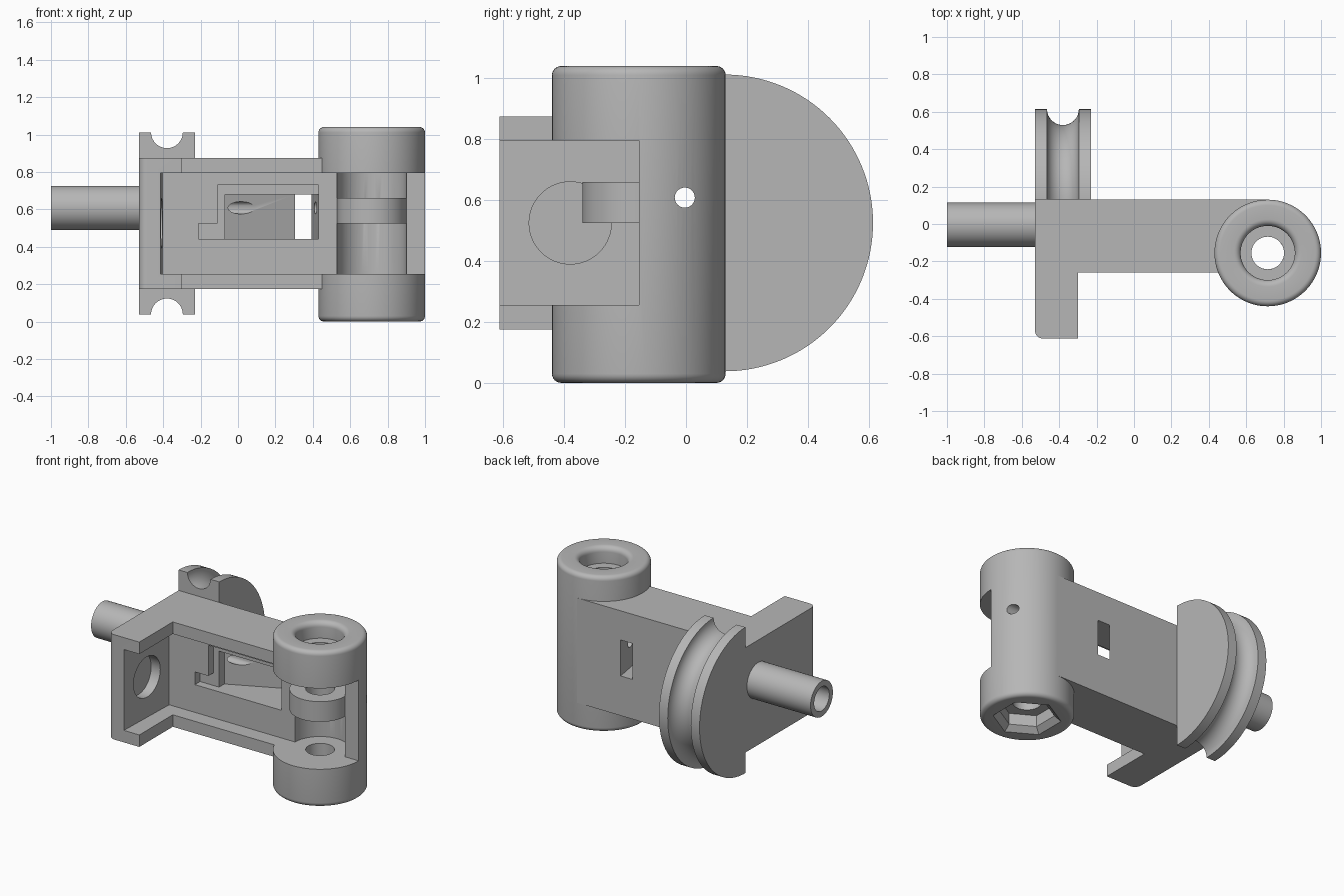
import bpy, bmesh
from math import sin, cos, pi, radians
from mathutils import Matrix

cube = bpy.data.objects.get("Cube")
if cube:
    bpy.data.objects.remove(cube, do_unlink=True)

GREY = (0.47, 0.47, 0.47, 1)
mat = bpy.data.materials.new("plain grey")
mat.use_nodes = True
mat.diffuse_color = GREY
mat.node_tree.nodes["Principled BSDF"].inputs["Base Color"].default_value = GREY

# Main dimensions
HUB = (0.715, -0.155)        # drum axis (x, y)
WALL = -0.155                # face of the back wall
BACK = 0.13
LOW, HIGH = 0.255, 0.795     # pocket between the flanges
MID = 0.525
BORE = (-0.004, 0.608)       # long bore axis (y, z)


def finish(name, bm):
    bmesh.ops.remove_doubles(bm, verts=bm.verts, dist=1e-5)
    bmesh.ops.recalc_face_normals(bm, faces=bm.faces)
    me = bpy.data.meshes.new(name)
    bm.to_mesh(me)
    bm.free()
    me.materials.append(mat)
    ob = bpy.data.objects.new(name, me)
    bpy.context.collection.objects.link(ob)
    return ob


def place(axis, a, b, h):
    """Point with plane coordinates a, b and height h along an axis."""
    return {"x": (h, a, b), "y": (a, h, b), "z": (a, b, h)}[axis]


def prism(name, pts, axis, lo, hi):
    bm = bmesh.new()
    f = bm.faces.new([bm.verts.new(place(axis, a, b, lo)) for a, b in pts])
    new = bmesh.ops.extrude_face_region(bm, geom=[f])["geom"]
    verts = [v for v in new if isinstance(v, bmesh.types.BMVert)]
    bmesh.ops.translate(bm, verts=verts, vec=place(axis, 0, 0, hi - lo))
    return finish(name, bm)


def arc(c, r, start, end, n):
    steps = [radians(start + (end - start) * i / n) for i in range(n + 1)]
    return [(c[0] + r * cos(t), c[1] + r * sin(t)) for t in steps]


def rod(name, c, r, axis, lo, hi, n=64):
    return prism(name, arc(c, r, 0, 360, n)[:-1], axis, lo, hi)


def rect(x0, x1, z0, z1):
    return [(x0, z0), (x1, z0), (x1, z1), (x0, z1)]


def lathe(name, profile, c, axis, n=96):
    """Revolve a closed (radius, height) loop about an axis through c."""
    bm = bmesh.new()
    rings = []
    for i in range(n):
        t = 2 * pi * i / n
        rings.append([bm.verts.new(place(axis, c[0] + r * cos(t), c[1] + r * sin(t), h))
                      for r, h in profile])
    m = len(profile)
    for i in range(n):
        p, q = rings[i], rings[(i + 1) % n]
        for j in range(m):
            k = (j + 1) % m
            if profile[j][0] or profile[k][0]:
                bm.faces.new((p[j], p[k], q[k], q[j]))
    bmesh.ops.remove_doubles(bm, verts=bm.verts, dist=1e-5)
    bmesh.ops.dissolve_degenerate(bm, edges=bm.edges, dist=1e-6)
    return finish(name, bm)


def cut(ob, *cutters):
    for c in cutters:
        mod = ob.modifiers.new("cut", "BOOLEAN")
        mod.operation, mod.solver, mod.object = "DIFFERENCE", "EXACT", c
    dg = bpy.context.evaluated_depsgraph_get()
    me = bpy.data.meshes.new_from_object(ob.evaluated_get(dg))
    ob.modifiers.clear()
    ob.data = me
    for c in cutters:
        bpy.data.objects.remove(c, do_unlink=True)


def small_bore():
    return rod("bore_cutter", BORE, 0.033, "x", -0.7, 1.2, 32)


# L-shaped frame with a rounded front corner
outline = arc((-0.485, -0.568), 0.045, 180, 270, 8) + [
    (-0.30, -0.613), (-0.30, -0.26), (HUB[0], -0.26), (HUB[0], BACK), (-0.53, BACK)]
frame = prism("frame", outline, "z", 0.175, 0.875)
cut(frame,
    # open pocket between flanges and the blind round seat in the end wall
    prism("pocket", [(-0.42, -0.8), (1.2, -0.8), (1.2, WALL), (-0.40, WALL)], "z", LOW, HIGH),
    rod("seat", (-0.38, MID), 0.135, "x", -0.47, -0.3),
    # shallow stepped recess in the back wall
    prism("recess", [(-0.21, 0.44), (0.495, 0.44), (0.495, MID), (0.455, MID), (0.455, 0.73),
                     (-0.11, 0.73), (-0.11, MID), (-0.21, MID)], "y", -0.3, -0.10),
    # ramped window that opens at the back
    prism("ramp", [(-0.07, -0.2), (0.435, -0.2), (0.43, -0.1), (0.39, 0.14), (0.325, 0.14),
                   (-0.07, -0.045)], "z", 0.44, 0.68),
    rod("drum_space", HUB, 0.285, "z", -0.1, 1.2, 96),
    small_bore())

# Hinge drum: rounded rims, through bore and rounded counterbore on top
TOP, R, F, LIP = 1.04, 0.285, 0.03, 0.035
profile = ([(0.087, 0), (R - F, 0)] + arc((R - F, F), F, -90, 0, 6)
           + arc((R - F, TOP - F), F, 0, 90, 6)
           + arc((0.145 + LIP, TOP - LIP), LIP, 90, 180, 6)
           + [(0.145, 0.93), (0.087, 0.93)])
drum = lathe("hinge_drum", profile, HUB, "z")


def hexagon(r):
    return arc(HUB, r, 30, 330, 5)


# Hexagonal nut recess with a flared mouth
flare = prism("flare", hexagon(0.21), "z", -0.001, 0.035)
for v in flare.data.vertices:
    if v.co.z > 0:
        v.co.x = HUB[0] + (v.co.x - HUB[0]) * 0.8
        v.co.y = HUB[1] + (v.co.y - HUB[1]) * 0.8
cut(drum,
    flare,
    prism("nut", hexagon(0.168), "z", -0.1, 0.11),
    prism("front_opening", rect(0.3, 1.2, -0.6, WALL), "z", LOW, HIGH),
    rod("channel", HUB, 0.185, "z", LOW, HIGH),
    small_bore())

# Middle knuckle inside the drum channel
knuckle = lathe("middle_knuckle", [(0.087, MID), (0.185, MID), (0.185, 0.66), (0.087, 0.66)],
                HUB, "z", 64)
cut(knuckle, small_bore())

# Half pulley with a round rim groove
PR = 0.487
groove = arc((PR, -0.38), 0.085, 270, 90, 16)
pulley = lathe("half_pulley", [(0, -0.53), (PR, -0.53)] + groove + [(PR, -0.23), (0, -0.23)],
               (0.127, MID), "x", 128)
cut(pulley, prism("pulley_half", rect(-1, BACK, -1, 2), "x", -1, 1))

# Side tube
tube = lathe("side_tube", [(0.08, -1), (0.118, -1), (0.118, -0.53), (0.08, -0.53)], BORE, "x", 64)

# Smooth curved faces, keep edges sharp
parts = [frame, drum, knuckle, pulley, tube]
bpy.ops.object.select_all(action="DESELECT")
for ob in parts:
    ob.select_set(True)
bpy.context.view_layer.objects.active = frame
bpy.ops.object.shade_smooth_by_angle(angle=radians(30))
